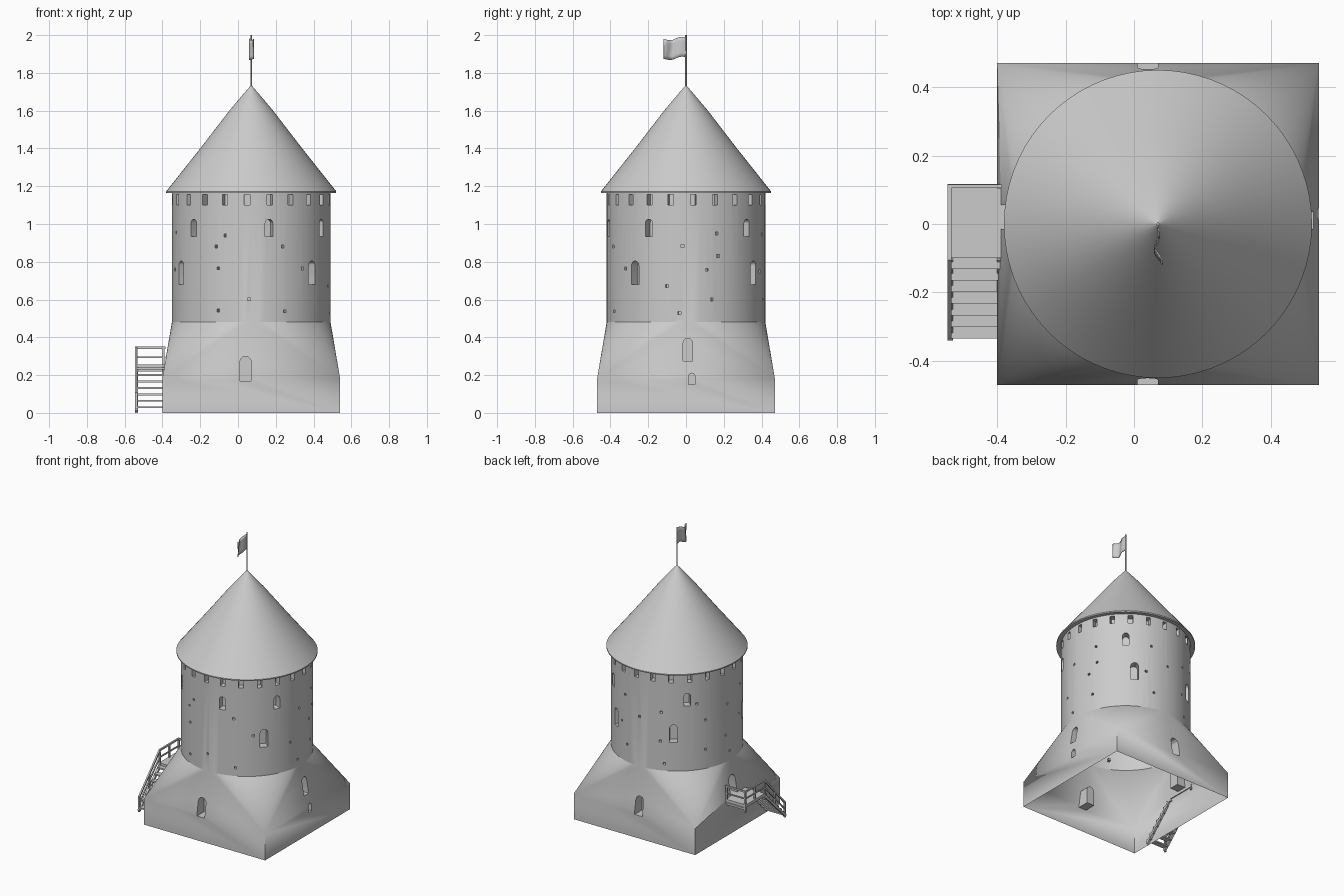
import bpy, bmesh, math, random
from mathutils import Vector, Matrix

if "Cube" in bpy.data.objects:
    bpy.data.objects.remove(bpy.data.objects["Cube"])

CX, R = 0.07, 0.42
rad = math.radians
random.seed(4)


def make(name, bm, angle=30):
    bmesh.ops.recalc_face_normals(bm, faces=bm.faces)
    me = bpy.data.meshes.new(name)
    bm.to_mesh(me)
    bm.free()
    ob = bpy.data.objects.new(name, me)
    bpy.context.collection.objects.link(ob)
    smooth(ob, angle)
    return ob


def smooth(ob, angle=30):
    bpy.ops.object.select_all(action='DESELECT')
    ob.select_set(True)
    bpy.context.view_layer.objects.active = ob
    bpy.ops.object.shade_smooth_by_angle(angle=rad(angle))


def polar(r, deg, z):
    return (CX + r * math.cos(rad(deg)), r * math.sin(rad(deg)), z)


def box(bm, lo, hi):
    c = [(a + b) / 2 for a, b in zip(lo, hi)]
    s = [b - a for a, b in zip(lo, hi)]
    m = Matrix.Translation(c) @ Matrix.Diagonal((*s, 1))
    bmesh.ops.create_cube(bm, size=1, matrix=m)


def beam(bm, a, b, w):
    a, b = Vector(a), Vector(b)
    d = b - a
    m = (Matrix.Translation((a + b) / 2) @ d.to_track_quat('Z', 'Y').to_matrix().to_4x4()
         @ Matrix.Diagonal((w, w, d.length, 1)))
    bmesh.ops.create_cube(bm, size=1, matrix=m)


# Arched opening cutter: facing azimuth deg, from radius r0 to r1, shifted sideways
def opening(bm, deg, z, w, h, r0, r1, side=0, arch=True):
    pts = [(-w / 2, 0), (w / 2, 0)]
    if arch:
        pts += [(w / 2 * math.cos(rad(t)), h - w / 2 + w / 2 * math.sin(rad(t)))
                for t in range(0, 181, 30)]
    else:
        pts += [(w / 2, h), (-w / 2, h)]
    out = Vector((math.cos(rad(deg)), math.sin(rad(deg)), 0))
    tan = Vector((-out.y, out.x, 0))
    rings = [[bm.verts.new(Vector((CX, 0, z + v)) + out * r + tan * (u + side)) for u, v in pts]
             for r in (r0, r1)]
    n = len(pts)
    for i in range(n):
        j = (i + 1) % n
        bm.faces.new((rings[0][i], rings[0][j], rings[1][j], rings[1][i]))
    bm.faces.new(rings[0])
    bm.faces.new(rings[1])


# Tower body: square foot, corner spurs, round drum
bm = bmesh.new()
N = 72
low = [bm.verts.new((CX + .47 * sx, .47 * sy, 0)) for sx, sy in ((1, -1), (1, 1), (-1, 1), (-1, -1))]
mid = [bm.verts.new((v.co.x, v.co.y, .185)) for v in low]
ring = [bm.verts.new(polar(R, i * 360 / N, .48)) for i in range(N)]
top = [bm.verts.new(polar(R, i * 360 / N, 1.17)) for i in range(N)]
for k in range(4):
    n = (k + 1) % 4
    bm.faces.new((low[k], low[n], mid[n], mid[k]))
    bm.faces.new((mid[k], mid[n], ring[k * 18]))
    for i in range(k * 18 - 18, k * 18):
        bm.faces.new((mid[k], ring[(i + 1) % N], ring[i % N]))
for i in range(N):
    j = (i + 1) % N
    bm.faces.new((ring[i], ring[j], top[j], top[i]))
bm.faces.new(low)
bm.faces.new(top)
tower = make("tower_body", bm, 15)

# Window, slot and putlog cutters
bm = bmesh.new()
wins = [(a, .68, .052, .125) for a in (208, 320, 58, 122)]
wins += [(a, .935, .042, .09) for a in (223.5, 283, 332, 50, 134)]
for a, z, w, h in wins:
    opening(bm, a, z, w, h, .365, .5)
for i in range(22):
    opening(bm, -93 + i * 360 / 22, 1.10, .03, .055, .375, .5, arch=False)
for row, z in enumerate((.53, .60, .67, .75, .82, .88, .94)):
    for k in range(6):
        a = k * 60 + row * 23 + random.uniform(-9, 9)
        if all(abs((a - w[0] + 180) % 360 - 180) > 8 for w in wins):
            opening(bm, a, z + random.uniform(-.01, .01), .015, .015, .395, .5, arch=False)
opening(bm, -90, .17, .06, .13, .39, .6, -.03)
opening(bm, 90, .16, .06, .13, .39, .6, .03)
opening(bm, 0, .275, .05, .12, .37, .6, .01)
opening(bm, 0, .15, .035, .06, .41, .6, .03)
opening(bm, 180, .255, .07, .13, .39, .6, -.02)
cutter = make("opening_cutter", bm)
cutter.hide_render = True
mod = tower.modifiers.new("openings", 'BOOLEAN')
mod.operation, mod.solver, mod.object = 'DIFFERENCE', 'EXACT', cutter
bpy.ops.object.select_all(action='DESELECT')
tower.select_set(True)
bpy.context.view_layer.objects.active = tower
bpy.ops.object.modifier_apply(modifier=mod.name)
bpy.data.objects.remove(cutter)

# Open the hollow body at its bottom and top
bm = bmesh.new()
bm.from_mesh(tower.data)
caps = [f for f in bm.faces if all(v.co.z < .001 for v in f.verts) or all(v.co.z > 1.169 for v in f.verts)]
bmesh.ops.delete(bm, geom=caps, context='FACES')
bm.to_mesh(tower.data)
bm.free()
smooth(tower, 15)

# Conical roof, lathed
bm = bmesh.new()
prof = [(.41, 1.168), (.45, 1.165), (.45, 1.173), (.27, 1.4), (.112, 1.605), (.04, 1.69), (.001, 1.735)]
vs = [bm.verts.new((CX + r, 0, z)) for r, z in prof]
es = [bm.edges.new(p) for p in zip(vs, vs[1:])]
bmesh.ops.spin(bm, geom=vs + es, cent=(CX, 0, 0), axis=(0, 0, 1), angle=math.tau, steps=72)
bmesh.ops.remove_doubles(bm, verts=bm.verts, dist=.0003)
make("roof", bm)

# Flagpole
bm = bmesh.new()
bmesh.ops.create_cone(bm, cap_ends=True, segments=10, radius1=.005, radius2=.004, depth=.3,
                      matrix=Matrix.Translation((CX, 0, 1.85)))
make("flagpole", bm)

# Waving flag
bm = bmesh.new()
bmesh.ops.create_grid(bm, x_segments=14, y_segments=5, size=.5)
for v in bm.verts:
    u, t = v.co.x + .5, v.co.y
    v.co = (CX - .003 + .014 * u * math.sin(u * 8 + t), -.118 * u,
            1.935 + .105 * t - .012 * u + .006 * math.sin(u * 7))
flag = make("flag", bm, 60)
sol = flag.modifiers.new("cloth", 'SOLIDIFY')
sol.thickness = .004

# Stairs with landing on the left side
bm = bmesh.new()
X0, X1 = -.545, -.385
box(bm, (X0, -.10, .235), (X1, .115, .255))
for i in range(7):
    y, z = -.335 + i * .034, .025 + i * .034
    box(bm, (X0 + .008, y, z), (X1, y + .038, z + .01))
for x in (X0 + .008, X1 - .008):
    beam(bm, (x, -.335, .008), (x, -.10, .238), .016)
for y in (-.095, .11):
    beam(bm, (X0, y, .225), (X1, y, .225), .014)
make("stairs", bm)

# Railing along the outer and back edges
bm = bmesh.new()
xr = X0 + .006
beam(bm, (xr, -.33, .10), (xr, -.10, .345), .011)
beam(bm, (xr, -.105, .345), (xr, .115, .345), .011)
beam(bm, (xr, .11, .345), (X1, .11, .345), .011)
beam(bm, (xr, -.33, .055), (xr, -.10, .295), .008)
beam(bm, (xr, -.105, .295), (xr, .115, .295), .008)
beam(bm, (xr, .11, .295), (X1, .11, .295), .008)
for y, z in ((-.328, 0), (-.215, .115), (-.10, .21), (.005, .235), (.11, .20)):
    beam(bm, (xr, y, z), (xr, y, min(.35, y + .33 + .105)), .012)
beam(bm, (X1 - .01, .11, .24), (X1 - .01, .11, .345), .012)
make("railing", bm)
